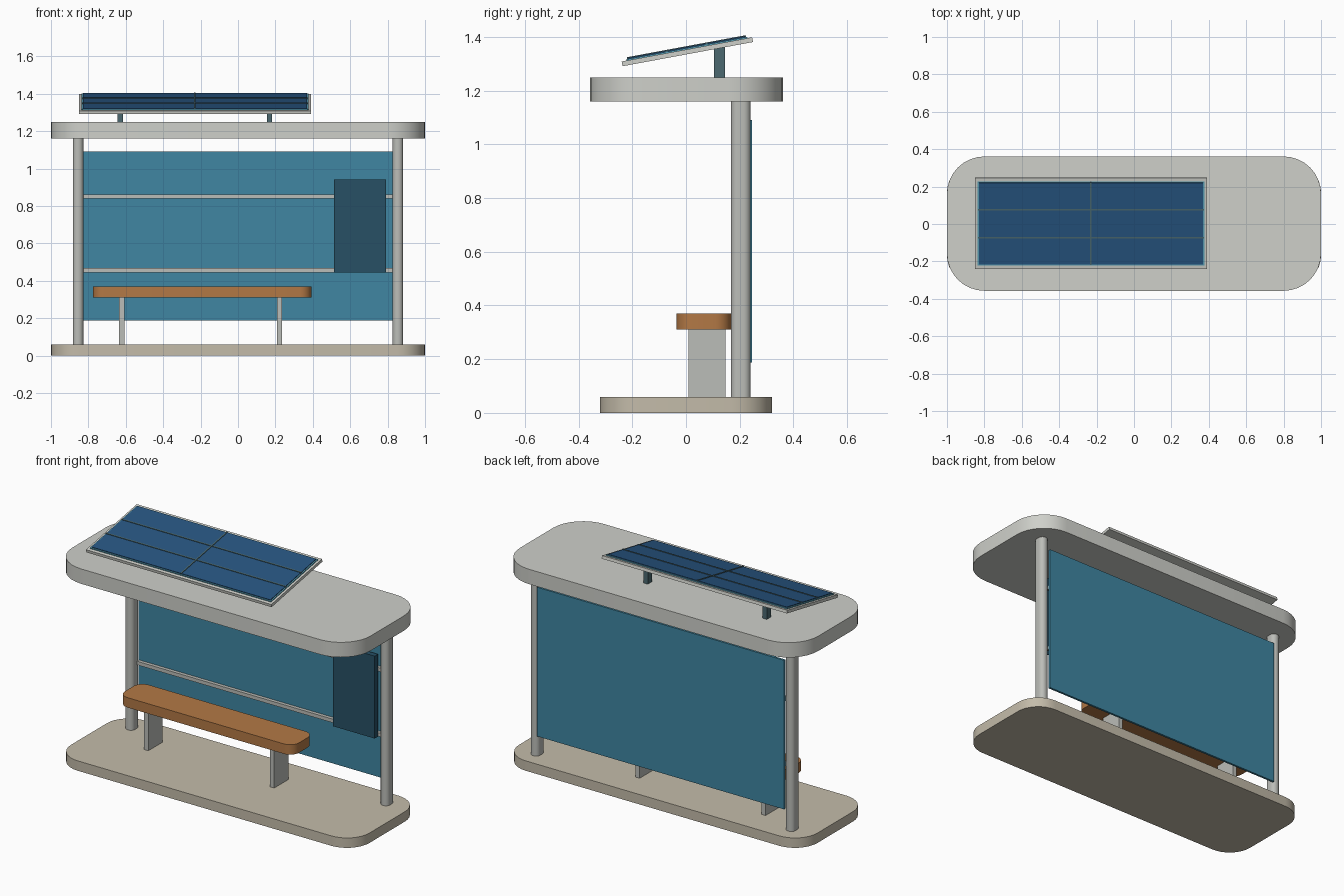
import bpy, bmesh, math
from mathutils import Matrix, Vector

if "Cube" in bpy.data.objects:
    bpy.data.objects.remove(bpy.data.objects["Cube"])


def paint(name, rgb):
    m = bpy.data.materials.new(name)
    m.diffuse_color = (*rgb, 1)
    m.use_nodes = True
    m.node_tree.nodes["Principled BSDF"].inputs["Base Color"].default_value = m.diffuse_color
    return m


ROOF = paint("roof_white", (0.62, 0.63, 0.59))
STONE = paint("stone", (0.55, 0.50, 0.40))
WOOD = paint("wood", (0.45, 0.19, 0.06))
GLASS = paint("glass", (0.05, 0.24, 0.36))
SCREEN = paint("screen", (0.02, 0.08, 0.13))
CELL = paint("solar_cell", (0.02, 0.09, 0.22))
DARK = paint("dark_metal", (0.07, 0.14, 0.16))
TRIM = paint("cell_trim", (0.10, 0.36, 0.48))
STEEL = paint("steel", (0.50, 0.51, 0.48))


def slab(name, x, y, z, mat, r=0.0, seg=8, matrix=None):
    """Box between (min, max) pairs; r rounds the vertical corners."""
    bm = bmesh.new()
    bmesh.ops.create_cube(bm, size=1)
    for v in bm.verts:
        v.co = Vector([(lo + hi) / 2 + c * (hi - lo)
                       for c, (lo, hi) in zip(v.co, (x, y, z))])
    if r:
        upright = [e for e in bm.edges
                   if abs(e.verts[0].co.z - e.verts[1].co.z) > 1e-4]
        bmesh.ops.bevel(bm, geom=upright, offset=r, offset_type='OFFSET',
                        segments=seg, profile=0.5, affect='EDGES')
    me = bpy.data.meshes.new(name)
    bm.to_mesh(me)
    bm.free()
    me.materials.append(mat)
    ob = bpy.data.objects.new(name, me)
    bpy.context.collection.objects.link(ob)
    if matrix:
        ob.matrix_world = matrix
    if r:
        bpy.ops.object.select_all(action='DESELECT')
        ob.select_set(True)
        bpy.context.view_layer.objects.active = ob
        bpy.ops.object.shade_smooth_by_angle(angle=math.radians(40))
    return ob


# Base and roof
slab("base", (-1, 1), (-0.32, 0.32), (0, 0.06), STONE, 0.15)
slab("roof", (-1, 1), (-0.357, 0.361), (1.16, 1.25), ROOF, 0.2)

# Posts
for side, s in (("left", -1), ("right", 1)):
    cx = 0.855 * s
    slab(side + "_post", (cx - 0.028, cx + 0.028), (0.167, 0.241),
         (0.06, 1.16), STEEL, 0.027)

# Back glass with two rails and the display board
slab("back_panel", (-0.83, 0.826), (0.233, 0.246), (0.187, 1.09), GLASS)
for name, z in (("lower_rail", 0.456), ("upper_rail", 0.85)):
    slab(name, (-0.83, 0.826), (0.212, 0.233), (z - 0.011, z + 0.011), STEEL)
slab("display_board", (0.512, 0.79), (0.18, 0.212), (0.443, 0.942), SCREEN)

# Bench
slab("seat", (-0.775, 0.392), (-0.035, 0.168), (0.31, 0.37), WOOD, 0.06)
for name, cx in (("left_bench_leg", -0.622), ("right_bench_leg", 0.222)):
    slab(name, (cx - 0.014, cx + 0.014), (0.01, 0.147), (0.06, 0.31), STEEL)

# Tilted solar panel, built flat in its own frame
tilt = Matrix.Translation((-0.23, 0.005, 1.345)) @ Matrix.Rotation(math.radians(10.5), 4, 'X')
slab("solar_frame", (-0.621, 0.621), (-0.247, 0.247), (-0.009, 0.009), ROOF, matrix=tilt)
slab("solar_trim", (-0.607, 0.607), (-0.229, 0.229), (0.009, 0.014), TRIM, matrix=tilt)
slab("solar_cells", (-0.599, 0.599), (-0.222, 0.222), (0.013, 0.018), CELL, matrix=tilt)
slab("cell_divider_long", (-0.004, 0.004), (-0.225, 0.225), (0.014, 0.021), DARK, matrix=tilt)
for name, cy in (("cell_divider_front", -0.076), ("cell_divider_back", 0.076)):
    slab(name, (-0.603, 0.603), (cy - 0.004, cy + 0.004), (0.014, 0.021), DARK, matrix=tilt)

# Solar panel supports
for name, cx in (("left_support", -0.63), ("right_support", 0.168)):
    slab(name, (cx - 0.014, cx + 0.014), (0.105, 0.146), (1.25, 1.36), DARK)
